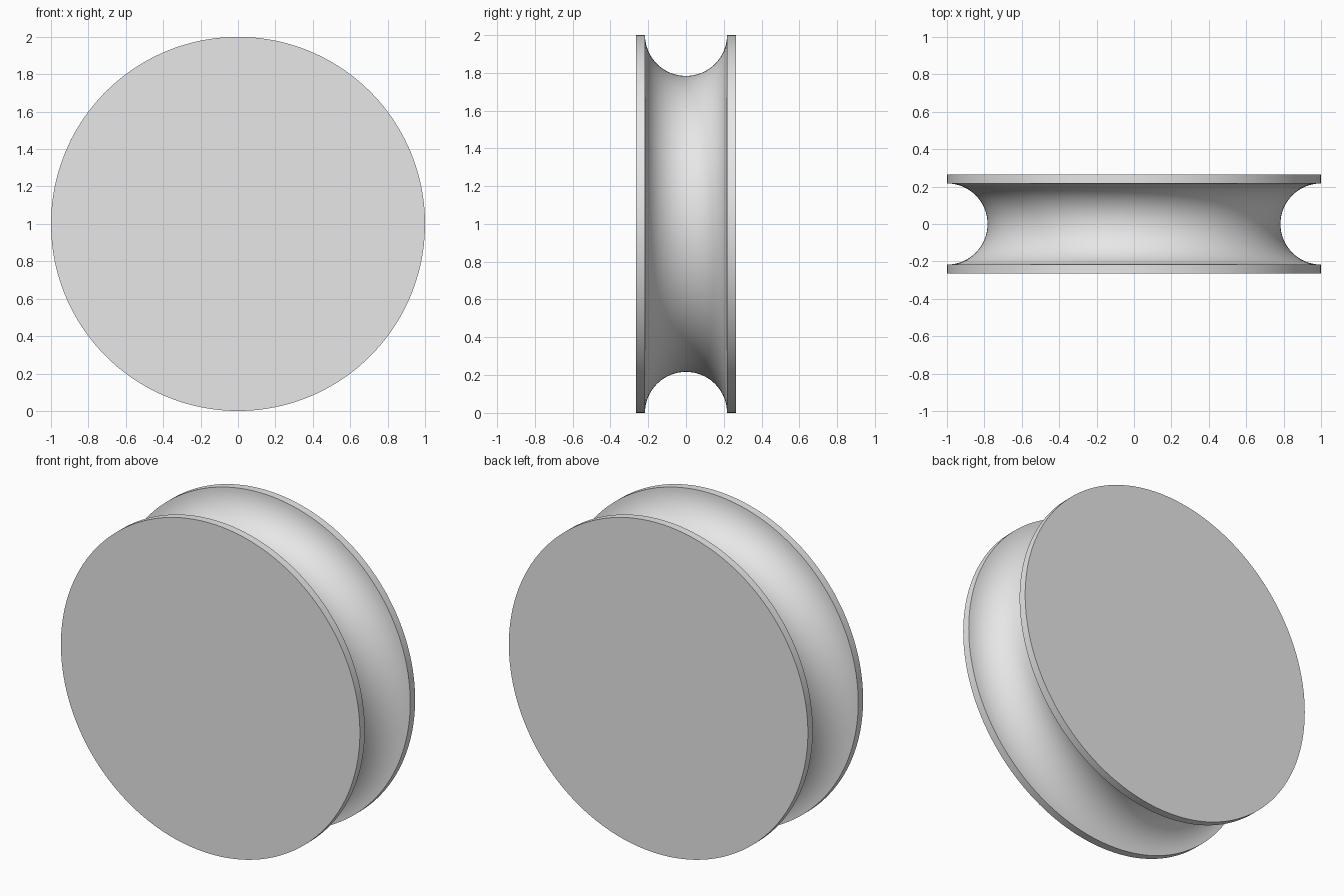
import bpy
import bmesh
import math
from mathutils import Vector

cube = bpy.data.objects.get("Cube")
if cube:
    bpy.data.objects.remove(cube, do_unlink=True)

RADIUS = 1.0
HALF_WIDTH = 0.264
GROOVE = 0.217
ARC_STEPS = 32
SEGMENTS = 160

# Plain grey material
grey = bpy.data.materials.new("light_grey")
grey.use_nodes = True
colour = (0.8, 0.8, 0.8, 1)
grey.diffuse_color = colour
grey.node_tree.nodes["Principled BSDF"].inputs["Base Color"].default_value = colour

# Half section: front rim, round groove, back rim
profile = [(RADIUS, -HALF_WIDTH)]
for i in range(ARC_STEPS + 1):
    a = math.pi * i / ARC_STEPS
    profile.append((RADIUS - GROOVE * math.sin(a), -GROOVE * math.cos(a)))
profile.append((RADIUS, HALF_WIDTH))

# Sweep the section around the axle
bm = bmesh.new()
verts = [bm.verts.new((r, y, RADIUS)) for r, y in profile]
edges = [bm.edges.new(pair) for pair in zip(verts, verts[1:])]
bmesh.ops.spin(bm, geom=verts + edges, cent=Vector((0, 0, RADIUS)), axis=Vector((0, 1, 0)),
               angle=math.tau, steps=SEGMENTS, use_merge=True)
bmesh.ops.remove_doubles(bm, verts=bm.verts[:], dist=0.0001)

# Close both flat discs
bmesh.ops.holes_fill(bm, edges=[e for e in bm.edges if e.is_boundary], sides=0)
bmesh.ops.recalc_face_normals(bm, faces=bm.faces[:])

mesh = bpy.data.meshes.new("grooved_wheel")
bm.to_mesh(mesh)
bm.free()
mesh.materials.append(grey)
wheel = bpy.data.objects.new("grooved_wheel", mesh)
bpy.context.collection.objects.link(wheel)

# Smooth curved surfaces, crisp rims
bpy.ops.object.select_all(action='DESELECT')
wheel.select_set(True)
bpy.context.view_layer.objects.active = wheel
bpy.ops.object.shade_smooth_by_angle(angle=math.radians(30))
